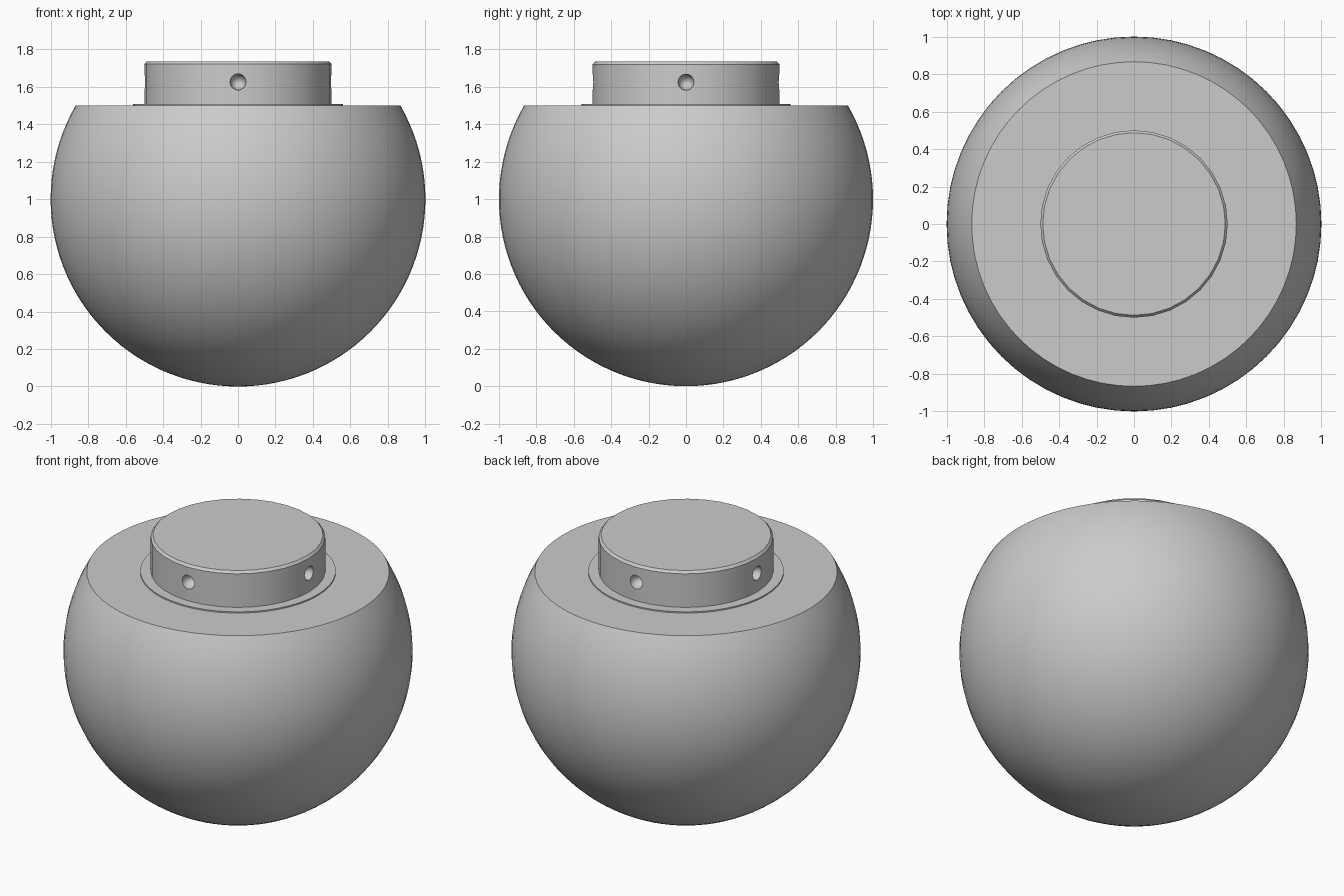
import bpy
import bmesh
from math import sin, cos, pi, radians
from mathutils import Matrix, Vector

cube = bpy.data.objects.get("Cube")
if cube:
    bpy.data.objects.remove(cube, do_unlink=True)

# Single plain grey finish
grey = bpy.data.materials.new("plain_grey")
grey.use_nodes = True
colour = (0.6, 0.6, 0.6, 1)
grey.diffuse_color = colour
grey.node_tree.nodes["Principled BSDF"].inputs["Base Color"].default_value = colour


def add_object(name, bm):
    mesh = bpy.data.meshes.new(name)
    bm.to_mesh(mesh)
    bm.free()
    mesh.materials.append(grey)
    obj = bpy.data.objects.new(name, mesh)
    bpy.context.collection.objects.link(obj)
    return obj


def lathe(name, profile, steps):
    """Turn an (radius, height) profile around the z axis."""
    bm = bmesh.new()
    verts = [bm.verts.new((r, 0, z)) for r, z in profile]
    edges = [bm.edges.new(pair) for pair in zip(verts, verts[1:])]
    bmesh.ops.spin(bm, geom=verts + edges, cent=(0, 0, 0), axis=(0, 0, 1),
                   angle=2 * pi, steps=steps, use_duplicate=False)
    bmesh.ops.remove_doubles(bm, verts=bm.verts[:], dist=0.0001)
    bmesh.ops.recalc_face_normals(bm, faces=bm.faces[:])
    return add_object(name, bm)


def activate(obj):
    bpy.ops.object.select_all(action='DESELECT')
    obj.select_set(True)
    bpy.context.view_layer.objects.active = obj


# Round body: a sphere cut flat at the top
rings = 40
angles = [radians(-90 + 120 * i / rings) for i in range(rings + 1)]
arc = [(cos(a), 1 + sin(a)) for a in angles]
arc[0] = (0, 0)
body = lathe("round_body", arc + [(0, 1.5)], 64)

# Thin collar lying on the flat top
collar = lathe("collar", [(0, 1.49), (0.56, 1.49), (0.56, 1.508), (0, 1.508)], 48)

# Neck with a chamfered rim
neck = lathe("neck", [(0, 1.495), (0.5, 1.495), (0.5, 1.72),
                      (0.487, 1.735), (0, 1.735)], 32)

# Four rounded blind holes around the neck
bm = bmesh.new()
for i in range(4):
    turn = Matrix.Rotation(i * pi / 2, 4, 'Z')
    place = turn @ Matrix.Translation(Vector((0.5, 0, 1.625)))
    bmesh.ops.create_uvsphere(bm, u_segments=20, v_segments=12, radius=0.043,
                              matrix=place @ Matrix.Diagonal((1.4, 1, 1, 1)))
cutter = add_object("hole_cutter", bm)
cutter.hide_render = True

holes = neck.modifiers.new("holes", 'BOOLEAN')
holes.operation = 'DIFFERENCE'
holes.solver = 'EXACT'
holes.object = cutter
activate(neck)
bpy.ops.object.modifier_apply(modifier=holes.name)
bpy.data.objects.remove(cutter, do_unlink=True)

# Smooth curved surfaces, keep the rims crisp
for obj in (body, collar, neck):
    activate(obj)
    bpy.ops.object.shade_smooth_by_angle(angle=radians(30))
